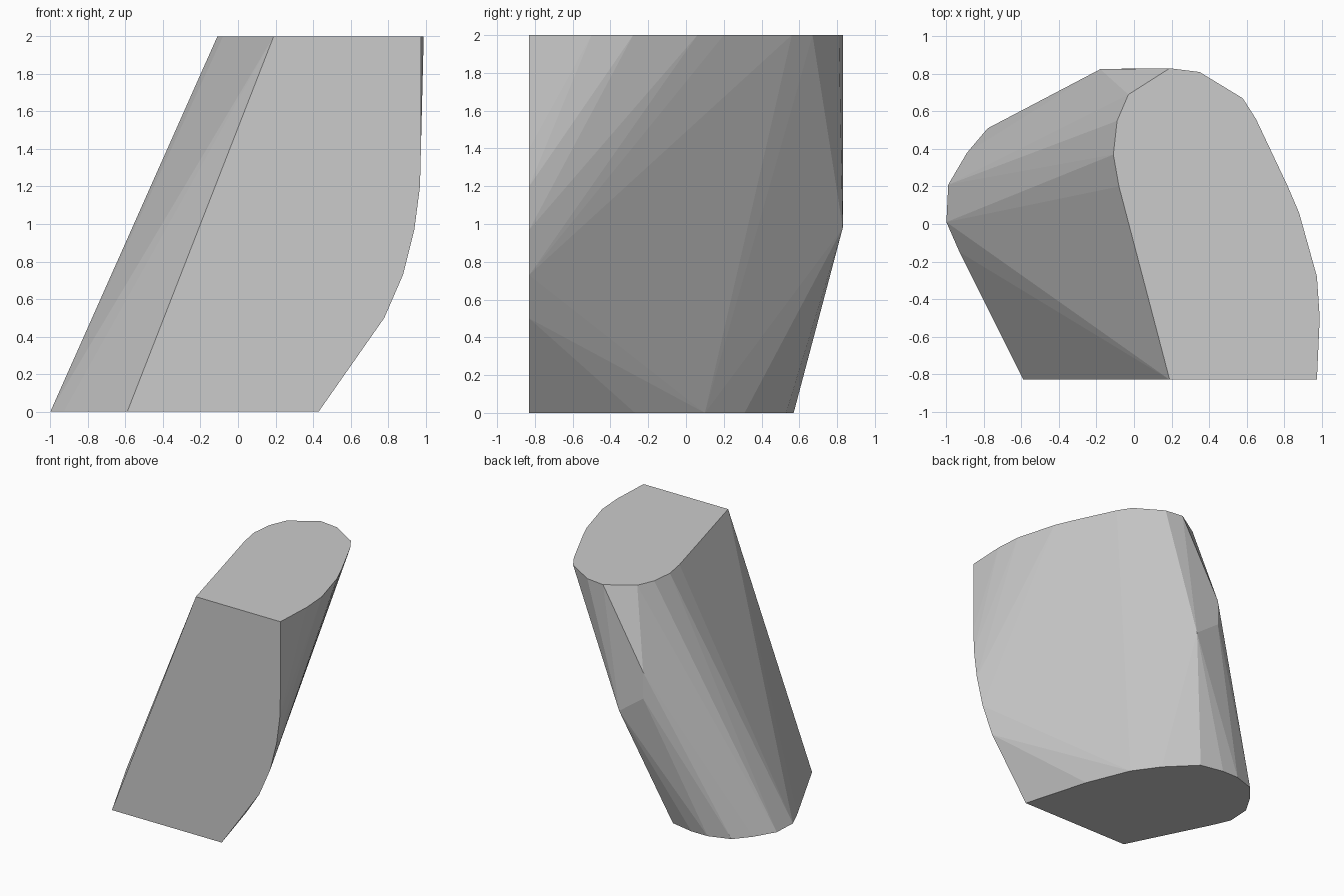
import bpy
import bmesh

if "Cube" in bpy.data.objects:
    bpy.data.objects.remove(bpy.data.objects["Cube"])

# Outlines of the slanted block, each starting at its front-left corner
base = [(-.59, -.83), (.43, -.83), (.27, -.27), (.12, .10), (-.03, .31),
        (-.25, .53), (-.45, .57), (-.60, .57), (-.78, .51), (-.89, .38),
        (-.99, .21), (-1.0, .01), (-.93, -.15)]
top = [(.19, -.83), (.975, -.83), (.99, -.50), (.975, -.28), (.88, .06),
       (.82, .20), (.65, .56), (.58, .67), (.35, .81), (.19, .83),
       (-.03, .69), (-.09, .55), (-.11, .37), (-.08, .20)]
# Curved right edge of the flat front (x, z)
front_edge = [(.78, .50), (.88, .73), (.94, .97), (.97, 1.20), (.975, 1.40)]
# Ridge across the back
back_ridge = [(.04, .83, .98), (-.18, .825, 1.14), (-.18, .825, 1.36)]

points = [(x, y, 0) for x, y in base] + [(x, y, 2) for x, y in top]
points += [(x, -.83, z) for x, z in front_edge] + back_ridge

# Solid convex block stretched over the outlines
bm = bmesh.new()
for p in points:
    bm.verts.new(p)
hull = bmesh.ops.convex_hull(bm, input=bm.verts[:])
loose = [v for v in bm.verts if not v.link_faces]
bmesh.ops.delete(bm, geom=loose, context='VERTS')
bmesh.ops.dissolve_limit(bm, angle_limit=.005, verts=bm.verts[:], edges=bm.edges[:])
bmesh.ops.recalc_face_normals(bm, faces=bm.faces[:])

mesh = bpy.data.meshes.new("slanted_block")
bm.to_mesh(mesh)
bm.free()

# Plain grey finish
grey = bpy.data.materials.new("light_grey")
grey.diffuse_color = (.6, .6, .6, 1)
grey.use_nodes = True
grey.node_tree.nodes["Principled BSDF"].inputs["Base Color"].default_value = grey.diffuse_color
mesh.materials.append(grey)
block = bpy.data.objects.new("slanted_block", mesh)
bpy.context.collection.objects.link(block)
